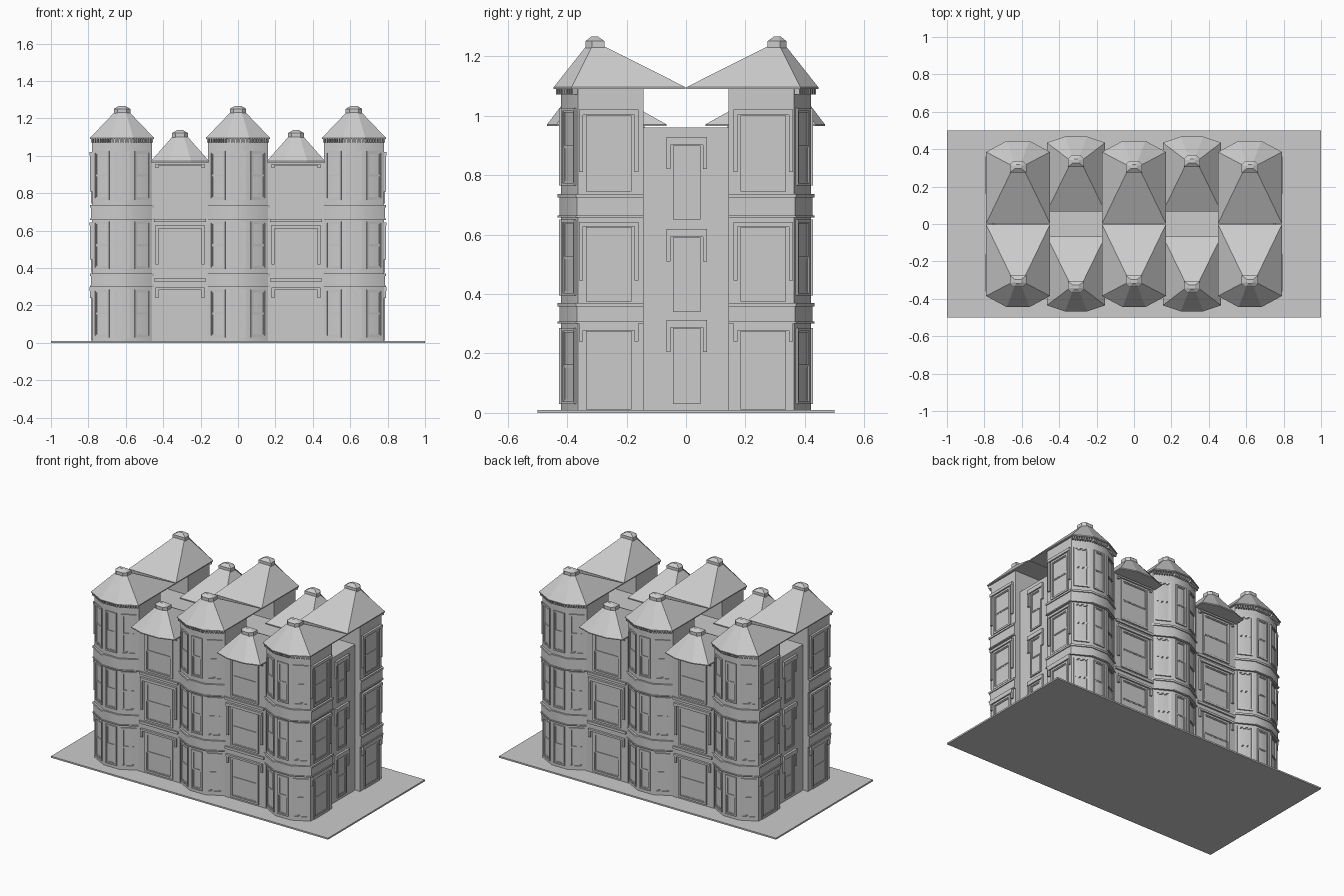
import bpy, bmesh, math
from mathutils import Vector, Matrix

cube = bpy.data.objects.get("Cube")
if cube:
    bpy.data.objects.remove(cube, do_unlink=True)

stone = bpy.data.materials.new("grey stone")
stone.use_nodes = True
GREY = (0.6, 0.6, 0.6, 1)
stone.diffuse_color = GREY
stone.node_tree.nodes["Principled BSDF"].inputs["Base Color"].default_value = GREY


def finish(name, bm, mirror_x=False, mirror_y=True, smooth=False):
    """Turn a bmesh into an object, mirrored about the block's centre."""
    bmesh.ops.recalc_face_normals(bm, faces=bm.faces)
    mesh = bpy.data.meshes.new(name)
    bm.to_mesh(mesh)
    bm.free()
    mesh.materials.append(stone)
    ob = bpy.data.objects.new(name, mesh)
    bpy.context.collection.objects.link(ob)
    if mirror_x or mirror_y:
        mod = ob.modifiers.new("mirror", 'MIRROR')
        mod.use_axis = (mirror_x, mirror_y, False)
        mod.use_mirror_merge = False
    if smooth:
        bpy.ops.object.select_all(action='DESELECT')
        ob.select_set(True)
        bpy.context.view_layer.objects.active = ob
        bpy.ops.object.shade_smooth_by_angle(angle=math.radians(35))
    return ob


def loft(bm, rings):
    """Skin a list of (outline, z) rings and cap both ends."""
    loops = [[bm.verts.new((x, y, z)) for x, y in pts] for pts, z in rings]
    n = len(loops[0])
    for a, b in zip(loops, loops[1:]):
        for i in range(n):
            j = (i + 1) % n
            bm.faces.new((a[i], a[j], b[j], b[i]))
    bm.faces.new(loops[0][::-1])
    bm.faces.new(loops[-1])


def wall(a, b):
    """Frame of a wall from a to b: local x along it, local -y outward."""
    a, b = Vector((*a, 0)), Vector((*b, 0))
    return Matrix.Translation((a + b) / 2) @ Matrix.Rotation(math.atan2(b.y - a.y, b.x - a.x), 4, 'Z')


def box(bm, m, x0, x1, z0, z1, out, back=0.004):
    size = Matrix.Diagonal((x1 - x0, out + back, z1 - z0, 1))
    mid = Matrix.Translation(((x0 + x1) / 2, (back - out) / 2, (z0 + z1) / 2))
    bmesh.ops.create_cube(bm, size=1, matrix=m @ mid @ size)


def window(bm, m, hw, z0, z1, hood=None, leg=0.06, edge=0.009):
    """Sash window: outer frame, two sashes, sill and an optional hood with legs."""
    def border(w, a, b, t, out):
        for s in (-1, 1):
            box(bm, m, min(s * w, s * (w - t)), max(s * w, s * (w - t)), a, b, out)
        box(bm, m, t - w, w - t, b - t, b, out)
        box(bm, m, t - w, w - t, a, a + t, out)
    border(hw, z0, z1, edge, 0.007)
    middle, inner = (z0 + z1) / 2, hw - edge
    border(inner, middle, z1 - edge, 0.006, 0.004)
    border(inner, z0 + edge, middle, 0.006, 0.002)
    if hood:
        top, w = hood
        box(bm, m, -w, w, z1 + 0.002, top, 0.014)
        for s in (-1, 1):
            x = s * (w - 0.007)
            box(bm, m, x - 0.007, x + 0.007, z1 - leg, z1 + 0.002, 0.011)


def bay(cx, hw, flat, front, shoulder, back, grow=0):
    """Outline of a bay with a chamfered front."""
    w, f = hw + grow, flat + grow / 2
    pts = [(-w, back), (-w, shoulder - grow / 2), (-f, front - grow),
           (f, front - grow), (w, shoulder - grow / 2), (w, back)]
    return [(cx + x, y) for x, y in pts]


def roof(name, cx, hw, front, shoulder, back, cap_y, z0, z1, mx):
    """Hipped roof leaning to the front, topped with a small pointed cap."""
    bm = bmesh.new()
    eave = bay(cx, hw, 0.06, front, shoulder, back)
    top = bay(cx, 0.038, 0.02, cap_y - 0.03, cap_y - 0.01, cap_y + 0.027)
    loft(bm, [(eave, z0), (eave, z0 + 0.006), (top, z1)])
    finish(name, bm, mx)
    bm = bmesh.new()
    cap = bay(cx, 0.044, 0.024, cap_y - 0.033, cap_y - 0.012, cap_y + 0.03)
    tip = bay(cx, 0.016, 0.01, cap_y - 0.012, cap_y - 0.005, cap_y + 0.008)
    loft(bm, [(cap, z1 - 0.012), (cap, z1 + 0.016), (tip, z1 + 0.032)])
    finish(name + "_cap", bm, mx)


FLOORS = ((0.03, 0.285), (0.395, 0.65), (0.765, 1.025))

# Ground slab and the central block behind the bays
bm = bmesh.new()
loft(bm, [([(-1, -0.5), (1, -0.5), (1, 0.5), (-1, 0.5)], z) for z in (0, 0.01)])
finish("ground_slab", bm, mirror_y=False)
bm = bmesh.new()
core = [(-0.745, -0.145), (0.745, -0.145), (0.745, 0.145), (-0.745, 0.145)]
loft(bm, [(core, 0.01), (core, 0.96)])
finish("central_block", bm, mirror_y=False)

# Tall towers
for name, cx in (("centre_tower", 0), ("outer_tower", 0.62)):
    mx = cx > 0
    plan = (cx, 0.16, 0.055, -0.42, -0.364, -0.143)
    outline = bay(*plan)
    bm = bmesh.new()
    loft(bm, [(outline, 0.01), (outline, 1.09)])
    finish(name + "_body", bm, mx, smooth=True)

    # Bands between the floors
    bm = bmesh.new()
    for z0, z1 in ((0.3, 0.37), (0.657, 0.737)):
        slim, wide = bay(*plan, 0.006), bay(*plan, 0.012)
        loft(bm, [(slim, z0), (slim, z1 - 0.012)])
        loft(bm, [(wide, z1 - 0.012), (wide, z1)])
        loft(bm, [(wide, z0), (wide, z0 + 0.007)])
    finish(name + "_bands", bm, mx, smooth=True)

    # Bay windows and the dentils under the eaves
    windows, dentils = bmesh.new(), bmesh.new()
    for i in (1, 2, 3):
        a, b = outline[i], outline[i + 1]
        m = wall(a, b)
        length = (Vector(b) - Vector(a)).length
        for z0, z1 in FLOORS:
            window(windows, m, 0.039 if i == 2 else 0.046, z0, z1)
        count = round(length / 0.014)
        for k in range(count):
            x = -length / 2 + (k + 0.5) * length / count
            box(dentils, m, x - 0.004, x + 0.004, 1.072, 1.09, 0.018)
    finish(name + "_windows", windows, mx)
    finish(name + "_dentils", dentils, mx)
    roof(name + "_roof", cx, 0.171, -0.445, -0.385, -0.002, -0.305, 1.09, 1.235, mx)

# Lower bays between the towers
bm = bmesh.new()
outline = bay(0.31, 0.15, 0.15, -0.37, -0.37, -0.14)
corners = [outline[0], outline[1], outline[4], outline[5]]
loft(bm, [(corners, 0.01), (corners, 0.966)])
finish("lower_bay_body", bm, True)
bm = bmesh.new()
m = wall((0.185, -0.37), (0.435, -0.37))
for (z0, z1), top, leg in zip(((0.02, 0.28), (0.355, 0.61), (0.675, 0.945)), (0.295, 0.63, 0.957), (0.04, 0.19, 0.01)):
    window(bm, m, 0.1, z0, z1, (top, 0.13), leg, 0.012)
finish("lower_bay_windows", bm, True)
bm = bmesh.new()
for z in (0.335, 0.655):
    box(bm, m, -0.14, 0.14, z - 0.008, z + 0.008, 0.01)
finish("lower_bay_ledges", bm, True)
roof("lower_bay_roof", 0.31, 0.156, -0.467, -0.435, -0.066, -0.335, 0.965, 1.105, True)

# Windows on the two end walls
bm = bmesh.new()
m = wall((0.78, -0.335), (0.78, -0.185))
for (z0, z1), top, leg in zip(((0.012, 0.275), (0.375, 0.625), (0.745, 1.0)), (0.3, 0.643, 1.02), (0.035, 0.18, 0.19)):
    window(bm, m, 0.077, z0, z1, (top, 0.1), leg, 0.012)
finish("end_wall_windows", bm, True)
bm = bmesh.new()
m = wall((0.745, -0.04), (0.745, 0.045))
for z0, z1 in ((0.03, 0.285), (0.34, 0.59), (0.65, 0.9)):
    window(bm, m, 0.047, z0, z1, (z1 + 0.028, 0.068), 0.08)
finish("recess_windows", bm, True, False)
